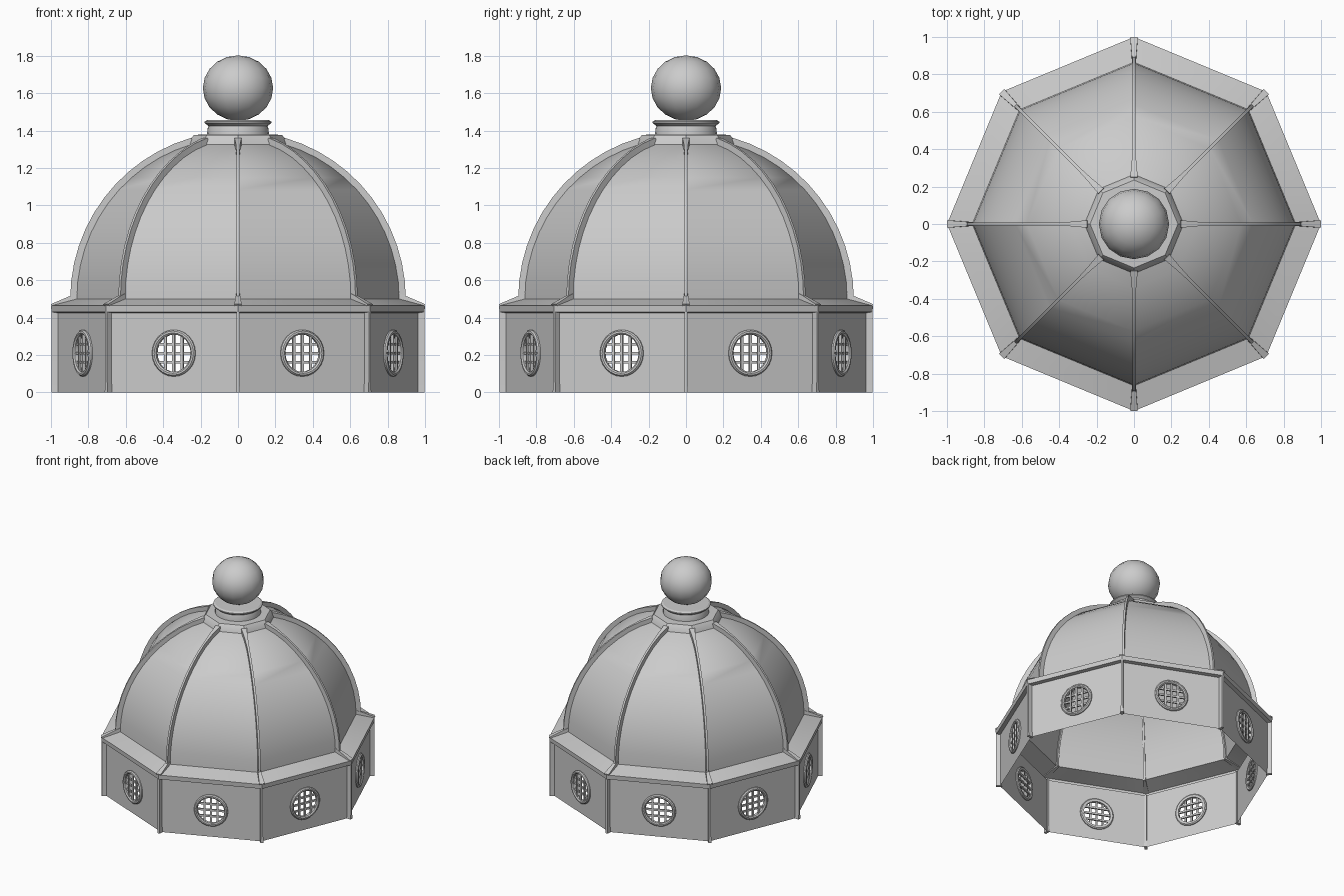
import bpy, bmesh
from math import sin, cos, pi, radians, sqrt, acos
from mathutils import Matrix, Vector

if "Cube" in bpy.data.objects:
    bpy.data.objects.remove(bpy.data.objects["Cube"])

STEP = pi / 4
WALL_R = 0.967                      # corner radius of the octagonal wall
APOTHEM = WALL_R * cos(STEP / 2)
WIN_Z = 0.21


def finish(name, bm, recalc=True):
    if recalc:
        bmesh.ops.recalc_face_normals(bm, faces=bm.faces)
    me = bpy.data.meshes.new(name)
    bm.to_mesh(me)
    bm.free()
    ob = bpy.data.objects.new(name, me)
    bpy.context.collection.objects.link(ob)
    bpy.ops.object.select_all(action='DESELECT')
    ob.select_set(True)
    bpy.context.view_layer.objects.active = ob
    bpy.ops.object.shade_smooth_by_angle(angle=radians(30))
    return ob


def spin(bm, profile, n, mat=Matrix(), closed=False):
    """Revolve (radius, height) points in n sides about local z."""
    rings = [[bm.verts.new(mat @ Vector((r * cos(2 * pi * i / n), r * sin(2 * pi * i / n), z)))
              for i in range(n)] for r, z in profile]
    pairs = list(zip(rings, rings[1:])) + ([(rings[-1], rings[0])] if closed else [])
    for a, b in pairs:
        for i in range(n):
            j = (i + 1) % n
            bm.faces.new((a[i], a[j], b[j], b[i]))


def sweep(bm, sections, mat):
    """Rib made of (outer r, outer z, inner r, inner z, half width) sections."""
    rings = []
    for ro, zo, ri, zi, w in sections:
        pts = ((ro, -w, zo), (ro, w, zo), (ri, w, zi), (ri, -w, zi))
        rings.append([bm.verts.new(mat @ Vector(p)) for p in pts])
    for a, b in zip(rings, rings[1:]):
        for i in range(4):
            j = (i + 1) % 4
            bm.faces.new((a[i], a[j], b[j], b[i]))
    bm.faces.new(rings[0][::-1])
    bm.faces.new(rings[-1])


def face_frame(k):
    return Matrix.Rotation((k + 0.5) * STEP, 4, 'Z') @ Matrix.Translation((APOTHEM, 0, WIN_Z))


# octagonal wall with round window openings
bm = bmesh.new()
half = WALL_R * sin(STEP / 2)
for k in range(8):
    m = face_frame(k)
    rect = [(-half, -WIN_Z), (half, -WIN_Z), (half, 0.43 - WIN_Z), (-half, 0.43 - WIN_Z)]
    hole = [(0.113 * cos(2 * pi * i / 24), 0.113 * sin(2 * pi * i / 24)) for i in range(24)]
    edges = []
    for loop in (rect, hole):
        vs = [bm.verts.new(m @ Vector((0, y, z))) for y, z in loop]
        edges += [bm.edges.new((vs[i], vs[(i + 1) % len(vs)])) for i in range(len(vs))]
    bmesh.ops.triangle_fill(bm, edges=edges, use_beauty=True)
bmesh.ops.remove_doubles(bm, verts=bm.verts, dist=0.0005)
for f in bm.faces:
    f.normal_update()
    c = f.calc_center_median()
    if f.normal.x * c.x + f.normal.y * c.y < 0:
        f.normal_flip()
finish("drum_wall", bm, False)

# cornice
bm = bmesh.new()
spin(bm, [(WALL_R, 0.425), (0.997, 0.43), (1.0, 0.465), (0.865, 0.5)], 8)
finish("cornice", bm)

# dome shell and its flat top
bm = bmesh.new()
R, Z0, N = 0.865, 0.5, 12
end = acos(0.255 / R)
spin(bm, [(R * cos(end * i / N), Z0 + R * sin(end * i / N)) for i in range(N + 1)], 8)
finish("dome_shell", bm)
bm = bmesh.new()
spin(bm, [(0.265, 1.325), (0.255, 1.352), (0.235, 1.377), (0.14, 1.38)], 8)
finish("dome_cap", bm)

# corner posts, cornice wedges and dome ribs
posts, wedges, ribs = bmesh.new(), bmesh.new(), bmesh.new()
RO = 0.897
end = acos(0.25 / RO)
rib = []
for i in range(N + 1):
    a = end * i / N
    w = 0.008 + (0.012 if i == N else 0.004 if i == N - 1 else 0)
    rib.append((RO * cos(a), Z0 + RO * sin(a), 0.85 * cos(a), Z0 + 0.85 * sin(a), w))
for k in range(8):
    m = Matrix.Rotation(k * STEP, 4, 'Z')
    sweep(posts, [(0.997, 0, 0.955, 0, 0.011), (0.997, 0.06, 0.955, 0.06, 0.008),
                  (0.997, 0.43, 0.955, 0.43, 0.008)], m)
    sweep(wedges, [(1.0, 0.472, 0.99, 0.46, 0.02), (0.9, 0.515, 0.88, 0.485, 0.012),
                   (0.86, 0.53, 0.85, 0.49, 0.01)], m)
    sweep(ribs, rib, m)
finish("corner_posts", posts)
finish("cornice_wedges", wedges)
finish("dome_ribs", ribs)

# window frames and grilles
frames, bars = bmesh.new(), bmesh.new()
for k in range(8):
    m = face_frame(k)
    spin(frames, [(0.1, -0.012), (0.1, 0.01), (0.108, 0.017), (0.118, 0.016), (0.125, 0.008),
                  (0.125, -0.008), (0.118, -0.014)], 24,
         m @ Matrix.Rotation(pi / 2, 4, 'Y'), closed=True)
    for d in (-0.048, 0, 0.048):
        ln = 2 * sqrt(0.105 ** 2 - d ** 2)
        for pos, size in (((0.003, d, 0), (0.012, 0.014, ln)),
                          ((-0.003, 0, d), (0.012, ln, 0.014))):
            bmesh.ops.create_cube(bars, size=1, matrix=m @ Matrix.Translation(pos)
                                  @ Matrix.Diagonal((*size, 1)))
finish("window_frames", frames)
finish("window_grilles", bars)

# round collar and ball finial
bm = bmesh.new()
spin(bm, [(0.166, 1.375), (0.163, 1.41), (0.158, 1.425), (0.178, 1.44), (0.178, 1.448),
          (0.165, 1.456), (0.02, 1.458)], 24)
finish("finial_collar", bm)
bm = bmesh.new()
bmesh.ops.create_uvsphere(bm, u_segments=16, v_segments=10, radius=0.188,
                          matrix=Matrix.Translation((0, 0, 1.627)) @ Matrix.Diagonal((1, 1, 0.93, 1)))
finish("finial_ball", bm)
